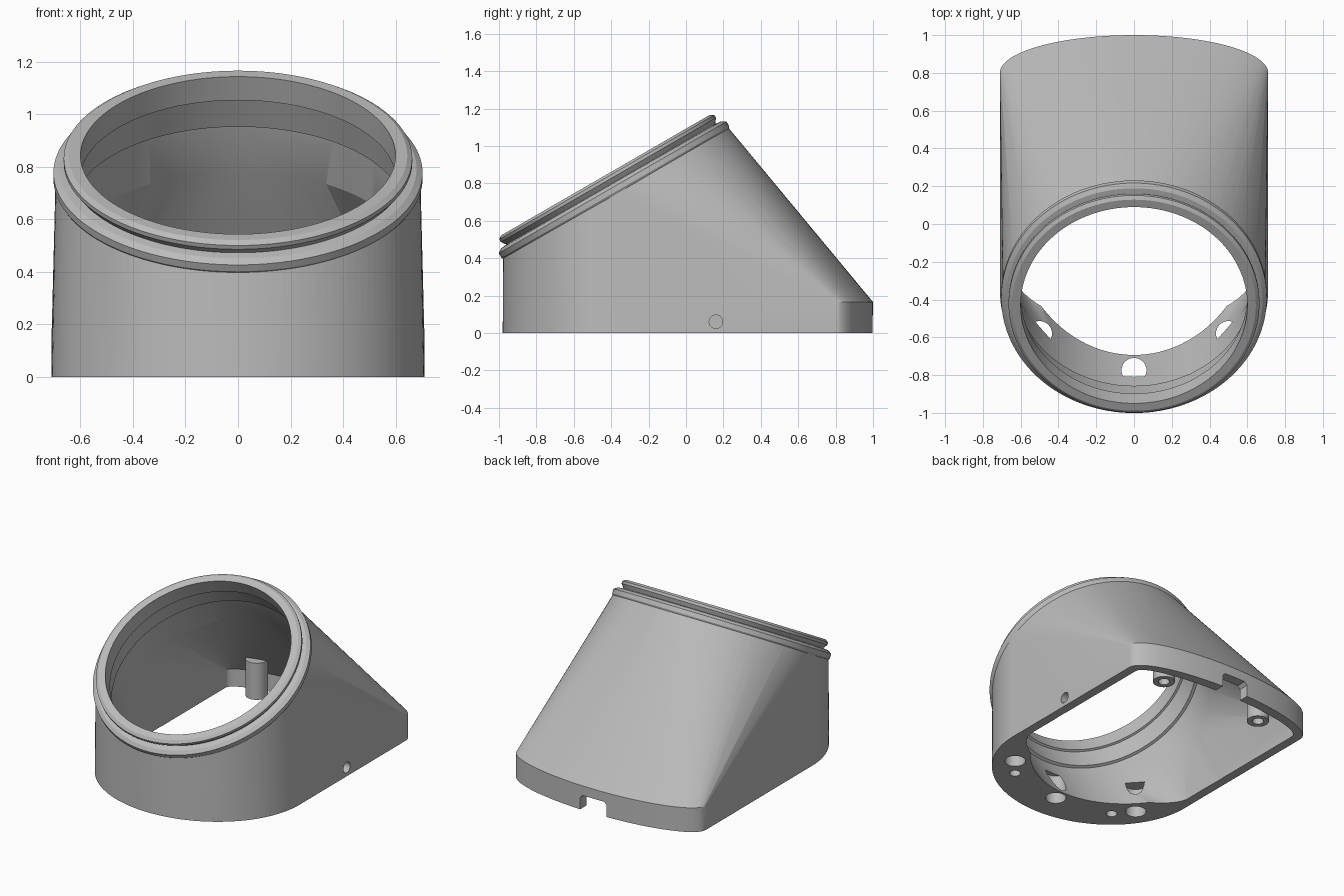
import bpy, bmesh
from math import sin, cos, pi, radians
from mathutils import Matrix, Vector

if "Cube" in bpy.data.objects:
    bpy.data.objects.remove(bpy.data.objects["Cube"])

SEG = 128
# Frame of the tilted collar: origin at the centre of its rim, z along its axis
TILT = Matrix.Translation((0, -0.43, 0.844)) @ Matrix.Rotation(radians(30), 4, 'X')

gray = bpy.data.materials.new("plain gray")
gray.use_nodes = True
gray.diffuse_color = (0.5, 0.5, 0.5, 1)
gray.node_tree.nodes["Principled BSDF"].inputs["Base Color"].default_value = (0.5, 0.5, 0.5, 1)


def finish(bm, name):
    bmesh.ops.recalc_face_normals(bm, faces=bm.faces)
    mesh = bpy.data.meshes.new(name)
    bm.to_mesh(mesh)
    bm.free()
    mesh.materials.append(gray)
    obj = bpy.data.objects.new(name, mesh)
    bpy.context.collection.objects.link(obj)
    return obj


def ring(r, depth):
    """Circle on the tilted axis, at a depth below the rim."""
    return [TILT @ Vector((r * cos(2 * pi * i / SEG), r * sin(2 * pi * i / SEG), -depth))
            for i in range(SEG)]


def lathe(name, profile):
    """Capped solid of revolution round the tilted axis."""
    bm = bmesh.new()
    loops = [[bm.verts.new(p) for p in ring(r, d)] for d, r in profile]
    for a, b in zip(loops, loops[1:]):
        for i in range(SEG):
            j = (i + 1) % SEG
            bm.faces.new((a[i], a[j], b[j], b[i]))
    bm.faces.new(loops[0])
    bm.faces.new(loops[-1][::-1])
    return finish(bm, name)


def hull(name, points):
    bm = bmesh.new()
    for p in points:
        bm.verts.new(p)
    out = bmesh.ops.convex_hull(bm, input=bm.verts)
    loose = {v for v in out["geom_interior"] + out["geom_unused"]
             if isinstance(v, bmesh.types.BMVert) and v.is_valid}
    bmesh.ops.delete(bm, geom=list(loose), context='VERTS')
    return finish(bm, name)


def half_oval(rx, ry, cy, z, n=SEG // 2):
    """Half ellipse bulging to +y, or to -y when ry is negative."""
    return [Vector((rx * cos(pi * i / n), cy + ry * sin(pi * i / n), z)) for i in range(n + 1)]


def cylinder(name, r, low, high, x, y, sideways=False):
    bm = bmesh.new()
    bmesh.ops.create_cone(bm, cap_ends=True, segments=40, radius1=r, radius2=r, depth=high - low)
    bm.transform(Matrix.Translation((0, 0, (low + high) / 2)))
    if sideways:
        bm.transform(Matrix.Rotation(pi / 2, 4, 'Y'))
    bm.transform(Matrix.Translation((x, y, 0.06 if sideways else 0)))
    return finish(bm, name)


def combine(target, tool, operation):
    mod = target.modifiers.new("combine", 'BOOLEAN')
    mod.operation = operation
    mod.solver = 'EXACT'
    mod.object = tool
    bpy.context.view_layer.objects.active = target
    bpy.ops.object.modifier_apply(modifier=mod.name)
    bpy.data.objects.remove(tool)


# Outer shell: base outline blended up to the tilted ring
body = hull("housing_body",
            half_oval(0.71, -0.63, -0.35, 0) + half_oval(0.71, 0.2, 0.8, 0)
            + half_oval(0.71, 0.2, 0.8, 0.165) + ring(0.695, 0.107))

# Stepped collar
combine(body, lathe("collar", [(0, 0.645), (0.013, 0.664), (0.03, 0.664), (0.056, 0.645),
                               (0.06, 0.68), (0.076, 0.703), (0.104, 0.703), (0.125, 0.69),
                               (0.16, 0.66)]), 'UNION')

# Tilted bore and rear cavity
combine(body, lathe("bore", [(-0.1, 0.6), (0.104, 0.6), (0.106, 0.615), (0.238, 0.63),
                             (0.24, 0.65), (1.2, 0.65)]), 'DIFFERENCE')
cavity = [p for z in (-0.1, 0.12) for p in half_oval(0.648, 0.14, 0.79, z)]
cavity += [Vector((x, -0.25, z)) for x in (-0.648, 0.648) for z in (-0.1, 0.12)]
combine(body, hull("cavity", cavity + ring(0.647, 0.44)), 'DIFFERENCE')

# Screw bosses inside the back wall
for x in (-0.39, 0.39):
    combine(body, cylinder("boss", 0.07, 0.03, 0.28, x, 0.76), 'UNION')
    combine(body, cylinder("boss_hole", 0.036, -0.1, 0.2, x, 0.76), 'DIFFERENCE')

# Holes in the front flange
for x, y in ((-0.5, -0.58), (0, -0.775), (0.5, -0.58)):
    combine(body, cylinder("large_hole", 0.066, -0.1, 0.2, x, y), 'DIFFERENCE')
for x in (-0.4, 0.4):
    combine(body, cylinder("small_hole", 0.035, -0.1, 0.12, x, -0.7), 'DIFFERENCE')

# Side hole and cable notch at the back
combine(body, cylinder("side_hole", 0.036, 0.55, 0.8, 0, 0.16, True), 'DIFFERENCE')
combine(body, hull("notch", [Vector((sx * w, y, z)) for sx in (-1, 1) for y in (0.85, 1.1)
                             for w, z in ((0.1, -0.1), (0.1, 0.08), (0.08, 0.1))]), 'DIFFERENCE')

# Smooth shading with sharp creases
bpy.ops.object.select_all(action='DESELECT')
body.select_set(True)
bpy.context.view_layer.objects.active = body
bpy.ops.object.shade_smooth_by_angle(angle=radians(20))
